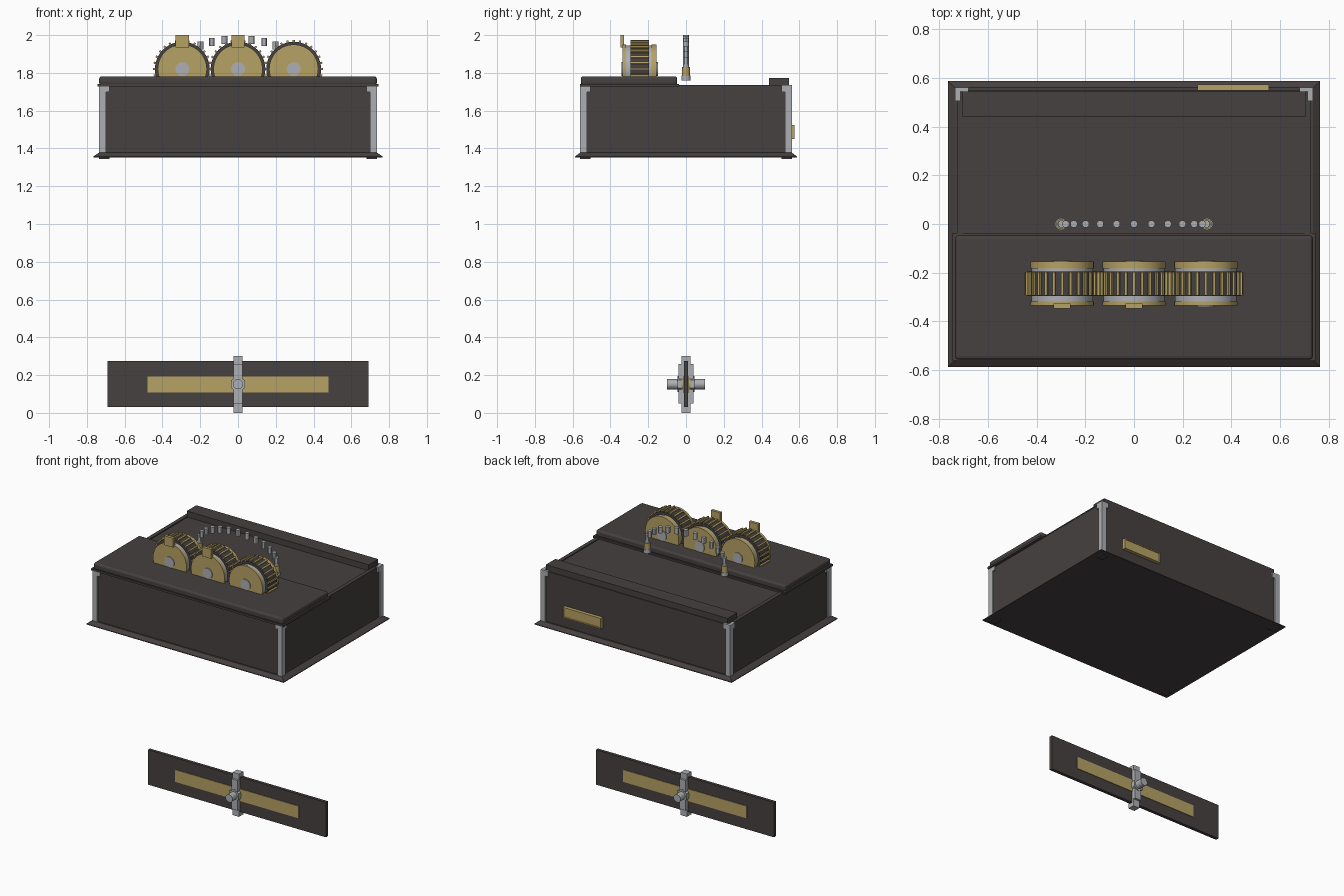
import bpy, bmesh
from math import sin, cos, pi, tau
from mathutils import Matrix, Vector

if "Cube" in bpy.data.objects:
    bpy.data.objects.remove(bpy.data.objects["Cube"])


def material(name, rgb):
    m = bpy.data.materials.new(name)
    m.use_nodes = True
    m.diffuse_color = (*rgb, 1)
    m.node_tree.nodes["Principled BSDF"].inputs["Base Color"].default_value = (*rgb, 1)
    return m


DARK = material("dark iron", (0.06, 0.052, 0.05))
BRASS = material("brass", (0.47, 0.36, 0.13))
STEEL = material("pale steel", (0.42, 0.43, 0.45))


def finish(name, bm, mat, smooth=False):
    mesh = bpy.data.meshes.new(name)
    bmesh.ops.recalc_face_normals(bm, faces=bm.faces)
    bm.to_mesh(mesh)
    bm.free()
    mesh.materials.append(mat)
    ob = bpy.data.objects.new(name, mesh)
    bpy.context.collection.objects.link(ob)
    if smooth:
        bpy.ops.object.select_all(action="DESELECT")
        ob.select_set(True)
        bpy.context.view_layer.objects.active = ob
        bpy.ops.object.shade_smooth_by_angle()
    return ob


def add_box(bm, x, y, z):
    """Box from (low, high) pairs on each axis."""
    lo, hi = zip(x, y, z)
    size = [b - a for a, b in zip(lo, hi)]
    mid = [(a + b) / 2 for a, b in zip(lo, hi)]
    return bmesh.ops.create_cube(bm, size=1, matrix=Matrix.Translation(mid) @ Matrix.Diagonal((*size, 1)))


def box(name, x, y, z, mat, bevel=0):
    bm = bmesh.new()
    add_box(bm, x, y, z)
    ob = finish(name, bm, mat)
    if bevel:
        mod = ob.modifiers.new("bevel", "BEVEL")
        mod.width, mod.segments = bevel, 3
    return ob


def add_cyl(bm, r, length, centre, along_y=False, sides=32):
    m = Matrix.Translation(centre)
    if along_y:
        m = m @ Matrix.Rotation(pi / 2, 4, "X")
    bmesh.ops.create_cone(bm, cap_ends=True, segments=sides, radius1=r, radius2=r, depth=length, matrix=m)


def disc(name, r, y, x, z, mat, sides=32):
    bm = bmesh.new()
    add_cyl(bm, r, y[1] - y[0], (x, (y[0] + y[1]) / 2, z), True, sides)
    return finish(name, bm, mat, sides > 8)


def span(sign, a, b):
    return tuple(sorted((sign * a, sign * b)))


# Case body
HX, HY = 0.735, 0.56
box("case_body", (-0.725, 0.725), (-0.55, 0.55), (1.36, 1.73), DARK)

# Flared skirt round the foot of the case
bm = bmesh.new()
rings = []
for hx, hy, z in ((0.765, 0.587, 1.353), (0.765, 0.587, 1.358), (HX, HY, 1.378)):
    rings.append([bm.verts.new((sx * hx, sy * hy, z)) for sx, sy in ((-1, -1), (1, -1), (1, 1), (-1, 1))])
for low, high in zip(rings, rings[1:]):
    for i in range(4):
        j = (i + 1) % 4
        bm.faces.new((low[i], low[j], high[j], high[i]))
bm.faces.new(rings[0])
bm.faces.new(rings[-1])
finish("base_skirt", bm, DARK)

# Angle posts, their top brackets and the small feet
posts, feet = bmesh.new(), bmesh.new()
for sx in (-1, 1):
    for sy in (-1, 1):
        for arm, z in ((0.035, (1.37, 1.73)), (0.055, (1.70, 1.737))):
            add_box(posts, span(sx, HX - arm, HX), span(sy, HY - 0.016, HY), z)
            add_box(posts, span(sx, HX - 0.022, HX), span(sy, HY - arm, HY), z)
        add_box(feet, span(sx, 0.68, HX), span(sy, 0.505, HY), (1.345, 1.355))
finish("corner_posts", posts, STEEL)
finish("feet", feet, DARK)

# Lid parts: raised front cover, side rails and rear ledge
box("front_cover_flange", (-0.745, 0.745), (-0.562, -0.036), (1.728, 1.742), DARK)
box("front_cover", (-0.735, 0.735), (-0.557, -0.047), (1.735, 1.782), DARK, 0.014)
for sx, side in ((-1, "right"), (1, "left")):
    box(side + "_rail", span(sx, 0.70, 0.727), (-0.04, 0.50), (1.728, 1.736), DARK)
box("rear_ledge", (-0.705, 0.705), (0.44, 0.545), (1.728, 1.772), DARK)

# Plaque on the back, with a raised rim
box("plaque", (0.26, 0.555), (0.548, 0.568), (1.45, 1.525), BRASS)
bm = bmesh.new()
for z in ((1.45, 1.458), (1.517, 1.525)):
    add_box(bm, (0.26, 0.555), (0.565, 0.574), z)
for x in ((0.26, 0.268), (0.547, 0.555)):
    add_box(bm, x, (0.565, 0.574), (1.458, 1.517))
finish("plaque_rim", bm, BRASS)

# Three toothed dials set into the cover
DZ = 1.82
for x, side in ((-0.295, "right"), (0, "middle"), (0.295, "left")):
    disc(side + "_dial_front", 0.13, (-0.335, -0.318), x, DZ, BRASS, 48)
    disc(side + "_dial_core", 0.126, (-0.32, -0.18), x, DZ, STEEL, 48)
    disc(side + "_dial_back", 0.13, (-0.182, -0.155), x, DZ, BRASS, 48)
    disc(side + "_dial_drum", 0.145, (-0.295, -0.196), x, DZ, DARK, 48)
    disc(side + "_dial_hub", 0.037, (-0.341, -0.149), x, DZ, STEEL, 24)
    bm = bmesh.new()
    for i in range(28):
        tooth = add_box(bm, (-0.0055, 0.0055), (-0.294, -0.197), (0.138, 0.155))
        turn = Matrix.Translation((x, 0, DZ)) @ Matrix.Rotation(tau * i / 28, 4, "Y")
        bmesh.ops.transform(bm, matrix=turn, verts=tooth["verts"])
    finish(side + "_dial_teeth", bm, BRASS)
    if side != "left":
        box(side + "_dial_tab", (x - 0.035, x + 0.035), (-0.347, -0.327), (1.935, 2.0), BRASS)

# Arched chain of short upright pins, with a stepped foot at each end
bm = bmesh.new()
for i in range(13):
    a = (i + 0.5) * pi / 13
    add_cyl(bm, 0.015, 0.043, (0.3 * cos(a), 0, 1.848 + 0.13 * sin(a)), sides=12)
finish("chain_pins", bm, STEEL, True)
for sx, side in ((-1, "right"), (1, "left")):
    for part, r, z0, z1, mat in (("foot", 0.025, 1.76, 1.785, STEEL),
                                 ("collar", 0.021, 1.785, 1.83, BRASS),
                                 ("neck", 0.015, 1.83, 1.845, STEEL)):
        bm = bmesh.new()
        add_cyl(bm, r, z1 - z0, (sx * 0.3, 0, (z0 + z1) / 2), sides=16)
        finish(side + "_chain_" + part, bm, mat, True)

# Separate lower plate with a brass strip on both faces
KZ = 0.152
box("lower_plate", (-0.69, 0.69), (-0.011, 0.011), (0.03, 0.275), DARK)
box("lower_strip", (-0.48, 0.48), (-0.015, 0.015), (0.108, 0.193), BRASS)

# Clamp round the lower plate
bm = bmesh.new()
for sy in (-1, 1):
    add_box(bm, (-0.024, 0.024), span(sy, 0.011, 0.04), (0.05, 0.26))
for z in ((0, 0.05), (0.26, 0.30)):
    add_box(bm, (-0.024, 0.024), (-0.024, 0.024), z)
finish("clamp", bm, STEEL)

# Pivot bolt with a brass washer and hexagonal nuts
disc("pivot_washer", 0.036, (-0.036, 0.036), 0, KZ, BRASS, 24)
for sy, side in ((-1, "front"), (1, "back")):
    disc(side + "_nut", 0.042, span(sy, 0.025, 0.046), 0, KZ, STEEL, 6)
disc("pivot_bolt", 0.027, (-0.10, 0.10), 0, KZ, STEEL, 24)
